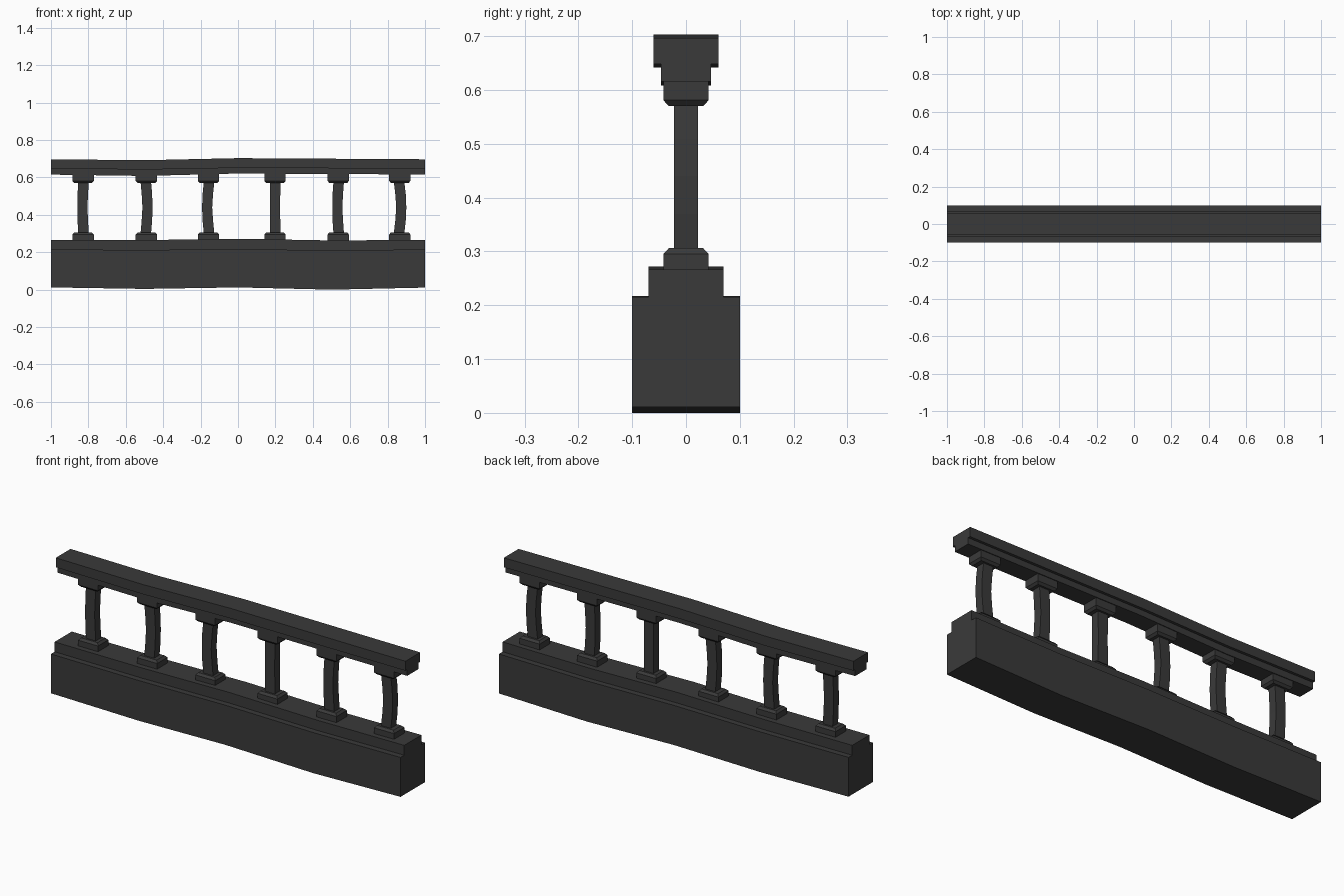
import bpy, bmesh

if "Cube" in bpy.data.objects:
    bpy.data.objects.remove(bpy.data.objects["Cube"])

stone = bpy.data.materials.new("dark_stone")
stone.diffuse_color = (0.042, 0.042, 0.042, 1)
stone.use_nodes = True
stone.node_tree.nodes["Principled BSDF"].inputs["Base Color"].default_value = stone.diffuse_color


def loft(name, rings):
    """Skin a list of equal-sized rings and cap both ends."""
    bm = bmesh.new()
    vs = [[bm.verts.new(p) for p in ring] for ring in rings]
    n = len(vs[0])
    for a, b in zip(vs, vs[1:]):
        for i in range(n):
            j = (i + 1) % n
            bm.faces.new((a[i], a[j], b[j], b[i]))
    bm.faces.new(vs[0])
    bm.faces.new(vs[-1])
    bmesh.ops.recalc_face_normals(bm, faces=bm.faces)
    me = bpy.data.meshes.new(name)
    bm.to_mesh(me)
    bm.free()
    me.materials.append(stone)
    ob = bpy.data.objects.new(name, me)
    bpy.context.collection.objects.link(ob)
    return ob


def beam(name, widths, stations):
    """Stepped beam: widths (lower, upper); stations (x, bottom, step, top)."""
    a, b = widths
    rings = []
    for x, z0, z1, z2 in stations:
        half = [(a, z0), (a, z1), (b, z1), (b, z2)]
        prof = half + [(-y, z) for y, z in reversed(half)]
        rings.append([(x, y, z) for y, z in prof])
    return loft(name, rings)


def stack(name, levels):
    """Rectangular rings stacked in z: (x centre, half x, half y, z)."""
    return loft(name, [[(c - w, -d, z), (c + w, -d, z), (c + w, d, z), (c - w, d, z)]
                       for c, w, d, z in levels])


# Slightly wavy base wall and handrail
beam("base_wall", (0.10, 0.07), [
    (-1.0, 0.012, 0.215, 0.266), (-0.5, 0.004, 0.212, 0.265), (0, 0.012, 0.217, 0.272),
    (0.5, 0.0, 0.210, 0.263), (1.0, 0.011, 0.215, 0.266)])
beam("handrail", (0.046, 0.06), [
    (-1.0, 0.615, 0.648, 0.697), (-0.5, 0.608, 0.642, 0.692), (0, 0.621, 0.651, 0.703),
    (0.5, 0.618, 0.649, 0.700), (1.0, 0.616, 0.648, 0.697)])

# Balusters: foot block, gently bowed square shaft, head block
balusters = [(-0.828, -0.004), (-0.49, 0.006), (-0.158, -0.007),
             (0.198, 0.0), (0.536, -0.005), (0.865, 0.008)]
for i, (x, bow) in enumerate(balusters, 1):
    stack(f"baluster_foot_{i}", [(x, 0.057, 0.042, 0.258), (x, 0.057, 0.042, 0.295),
                                 (x, 0.047, 0.032, 0.306)])
    stack(f"baluster_shaft_{i}", [
        (x - bow * 0.5, 0.028, 0.022, 0.30), (x + bow * 0.5, 0.028, 0.022, 0.37),
        (x + bow, 0.027, 0.022, 0.44), (x + bow * 0.5, 0.028, 0.022, 0.51),
        (x - bow * 0.5, 0.028, 0.022, 0.578)])
    stack(f"baluster_head_{i}", [(x, 0.047, 0.032, 0.570), (x, 0.057, 0.042, 0.581),
                                 (x, 0.057, 0.042, 0.620)])
